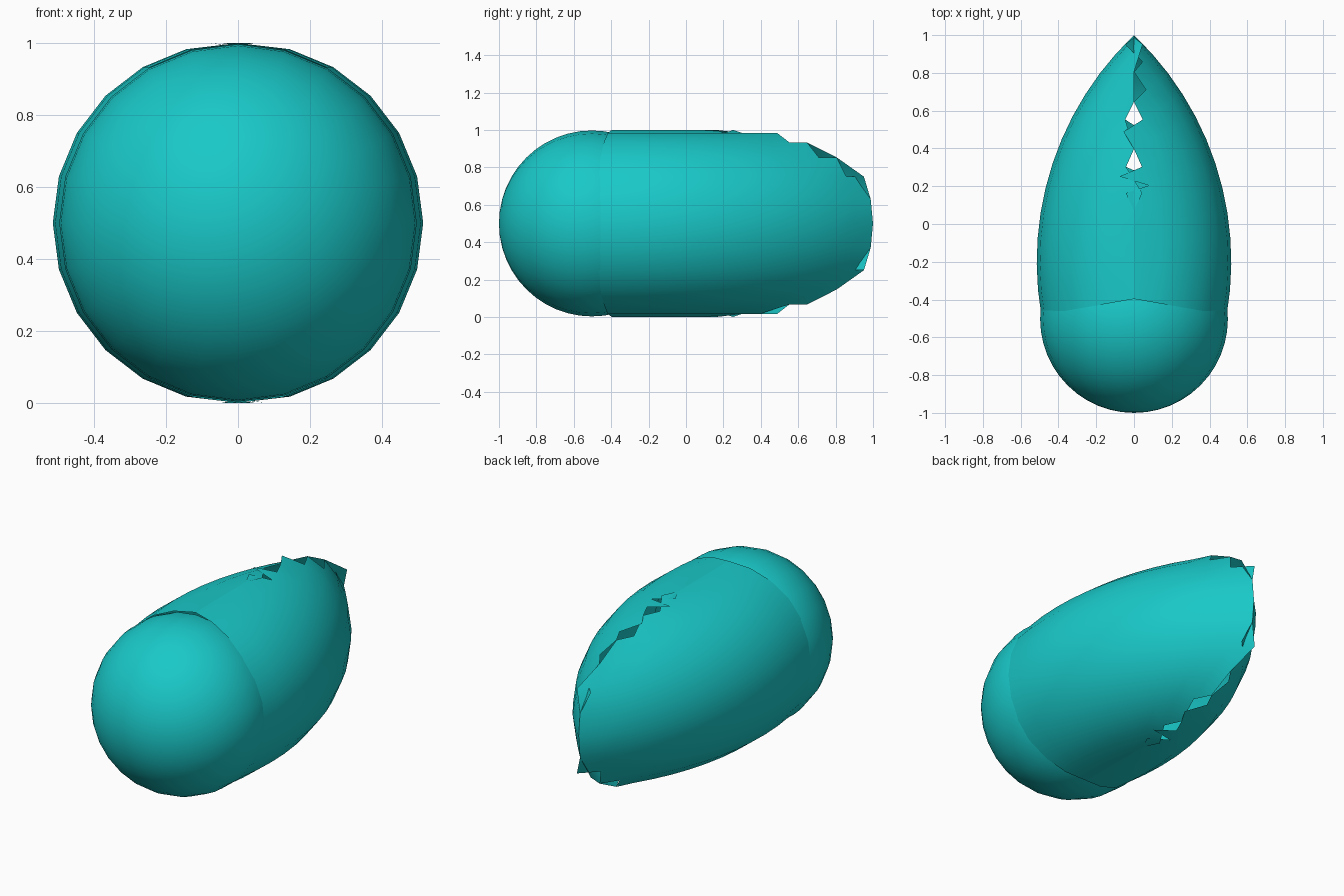
import bpy, bmesh, math
from mathutils import Vector, Matrix

if "Cube" in bpy.data.objects:
    bpy.data.objects.remove(bpy.data.objects["Cube"])

mat = bpy.data.materials.new("teal")
mat.diffuse_color = (0.01, 0.58, 0.58, 1)
mat.use_nodes = True
mat.node_tree.nodes["Principled BSDF"].inputs["Base Color"].default_value = mat.diffuse_color

SWEEP_X, SWEEP_Y = -1.141, -0.2   # vertical axis the tube bends around
SWEEP_R, TUBE_R = 1.156, 0.5
SIDES, STEPS = 24, 12


def finish(bm, name):
    me = bpy.data.meshes.new(name)
    bm.to_mesh(me)
    bm.free()
    me.materials.append(mat)
    ob = bpy.data.objects.new(name, me)
    bpy.context.collection.objects.link(ob)
    bpy.context.view_layer.objects.active = ob
    ob.select_set(True)
    bpy.ops.object.shade_smooth_by_angle(angle=math.radians(40))
    ob.select_set(False)


def half_body(name, side, flip):
    """Bent tube, keeping only the faces on one side of the ragged centre seam."""
    bm = bmesh.new()
    rings = []
    for i in range(STEPS + 1):
        a = math.radians(-9.8 + (46.43 + 9.8) * i / STEPS)
        ring = []
        for j in range(SIDES):
            t = 2 * math.pi * j / SIDES
            r = SWEEP_R + TUBE_R * math.cos(t)
            x = SWEEP_X + r * math.cos(a)
            if abs(x) < 0.03:
                x = 0
            ring.append(bm.verts.new((side * x, SWEEP_Y + r * math.sin(a),
                                      0.5 + TUBE_R * math.sin(t))))
        rings.append(ring)
    for i in range(STEPS):
        for j in range(SIDES):
            k = (j + 1) % SIDES
            p, q = rings[i], rings[i + 1]
            a, b, c, d = p[j], p[k], q[k], q[j]
            tris = ((a, b, d), (b, c, d)) if flip else ((a, b, c), (a, c, d))
            for tri in tris:
                centre = sum((v.co.x for v in tri)) / 3 * side
                if centre > -0.002:
                    bm.faces.new(tri if side < 0 else tri[::-1])
    bmesh.ops.delete(bm, geom=[v for v in bm.verts if not v.link_faces], context='VERTS')
    # Outward normals relative to the bend centre
    for f in bm.faces:
        f.normal_update()
        m = f.calc_center_median()
        if f.normal.dot(m - Vector((0, m.y, 0.5))) < 0:
            f.normal_flip()
    finish(bm, name)


half_body("right_shell", 1, False)
half_body("left_shell", -1, True)

# Rounded front dome, tucked just inside the shell's rim
bm = bmesh.new()
bmesh.ops.create_uvsphere(bm, u_segments=24, v_segments=24, radius=0.497,
                          matrix=Matrix.Translation((0, -0.503, 0.5)) @ Matrix.Rotation(math.pi / 2, 4, 'X'))
bmesh.ops.bisect_plane(bm, geom=bm.verts[:] + bm.edges[:] + bm.faces[:],
                       plane_co=(0, -0.39, 0.5), plane_no=(0, 1, 0), clear_outer=True)
finish(bm, "front_dome")
